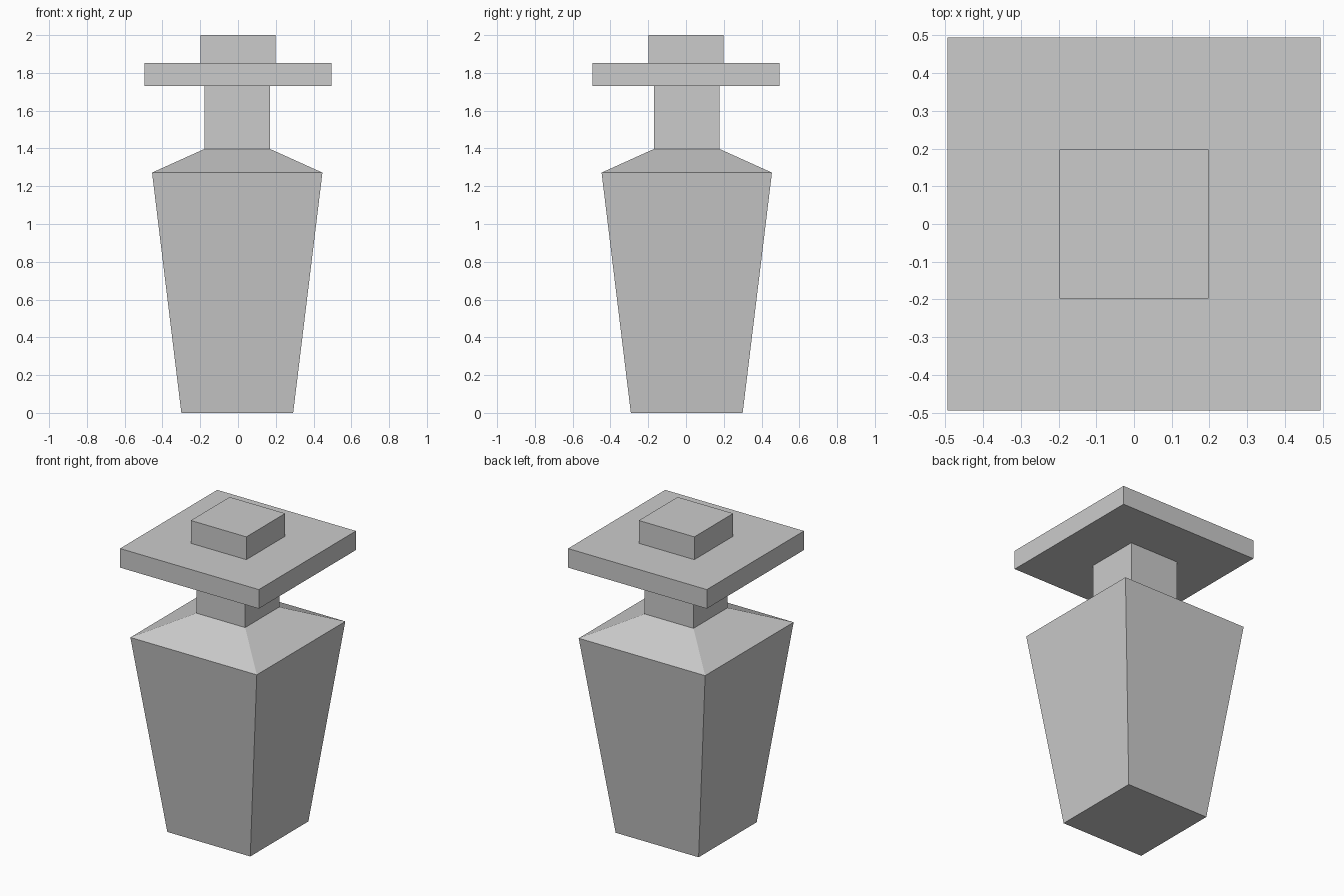
import bpy, bmesh

if "Cube" in bpy.data.objects:
    bpy.data.objects.remove(bpy.data.objects["Cube"])

grey = bpy.data.materials.new("light_grey")
grey.diffuse_color = (0.6, 0.6, 0.6, 1)
grey.use_nodes = True
grey.node_tree.nodes["Principled BSDF"].inputs["Base Color"].default_value = grey.diffuse_color


def square_loft(name, sections, cx=0.0, cy=0.0):
    """Closed solid through square sections given as (half width, z)."""
    bm = bmesh.new()
    rings = [[bm.verts.new((cx + sx * h, cy + sy * h, z))
              for sx, sy in ((-1, -1), (1, -1), (1, 1), (-1, 1))]
             for h, z in sections]
    bm.faces.new(rings[0][::-1])
    bm.faces.new(rings[-1])
    for low, high in zip(rings, rings[1:]):
        for i in range(4):
            j = (i + 1) % 4
            bm.faces.new((low[i], low[j], high[j], high[i]))
    mesh = bpy.data.meshes.new(name)
    bm.to_mesh(mesh)
    bm.free()
    mesh.materials.append(grey)
    obj = bpy.data.objects.new(name, mesh)
    bpy.context.collection.objects.link(obj)
    return obj


# Tapered body, sloping shoulder and straight neck in one piece
square_loft("bottle_body",
            [(0.296, 0), (0.451, 1.272), (0.174, 1.397), (0.174, 1.73)],
            -0.004, 0.004)
# Wide flat plate around the neck
square_loft("collar_plate", [(0.495, 1.73), (0.495, 1.853)])
# Small block on top
square_loft("top_block", [(0.198, 1.853), (0.198, 2.0)])
